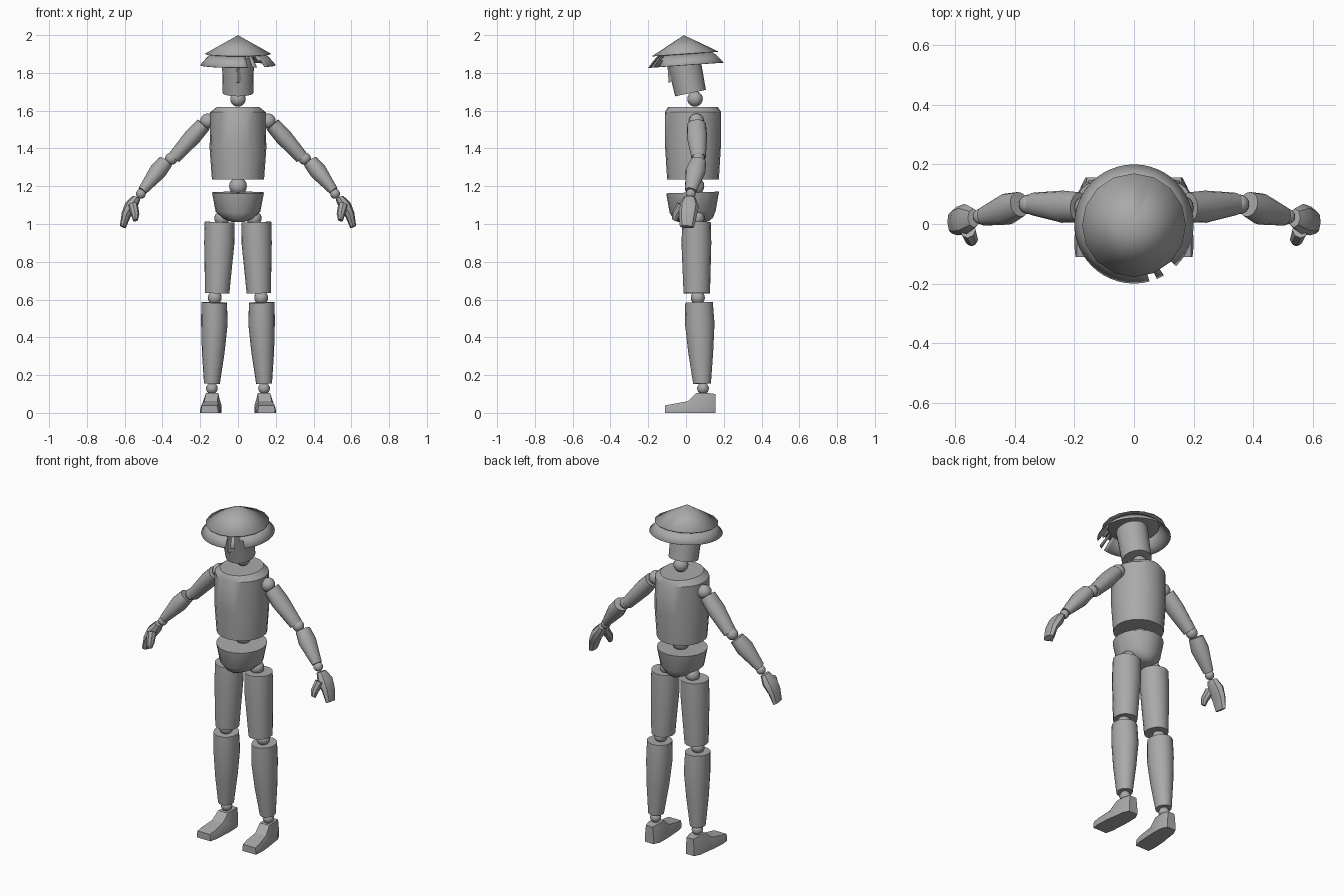
import bpy, bmesh, math
from mathutils import Vector, Matrix

grey = bpy.data.materials.new("plain grey")
grey.diffuse_color = (0.4, 0.4, 0.4, 1)


def finish(name, bm, angle=35):
    bmesh.ops.recalc_face_normals(bm, faces=bm.faces)
    me = bpy.data.meshes.new(name)
    bm.to_mesh(me)
    bm.free()
    ob = bpy.data.objects.new(name, me)
    bpy.context.collection.objects.link(ob)
    me.materials.append(grey)
    bpy.ops.object.select_all(action='DESELECT')
    ob.select_set(True)
    bpy.context.view_layer.objects.active = ob
    bpy.ops.object.shade_smooth_by_angle(angle=math.radians(angle))
    return ob


def skin(name, rings, angle=35):
    """Closed skin over rings of points."""
    bm = bmesh.new()
    vs = [[bm.verts.new(p) for p in r] for r in rings]
    n = len(vs[0])
    for a, b in zip(vs, vs[1:]):
        for i in range(n):
            j = (i + 1) % n
            bm.faces.new((a[i], a[j], b[j], b[i]))
    bm.faces.new(vs[0])
    bm.faces.new(vs[-1])
    return finish(name, bm, angle)


def loft(name, secs, s=1, n=16, angle=35):
    """Sections (x, y, z, depth radius, width radius) across one axis."""
    c = [Vector((q[0] * s, q[1], q[2])) for q in secs]
    d = (c[-1] - c[0]).normalized()
    u = Vector((0, 1, 0))
    u = (u - d * u.dot(d)).normalized()
    v = d.cross(u)
    rings = []
    for p, q in zip(c, secs):
        rings.append([p + u * q[3] * math.cos(t) + v * q[4] * math.sin(t)
                      for t in (2 * math.pi * i / n for i in range(n))])
    return skin(name, rings, angle)


def ball(name, x, y, z, r):
    bm = bmesh.new()
    bmesh.ops.create_uvsphere(bm, u_segments=16, v_segments=10, radius=r,
                              matrix=Matrix.Translation((x, y, z)))
    return finish(name, bm)


# hat: cone over a separate torn brim, both tilted forward
def hat_part(name, profile, n, torn=()):
    bm = bmesh.new()
    rows = [[bm.verts.new((r * math.sin(2 * math.pi * i / n),
                           -r * math.cos(2 * math.pi * i / n), z))
             for i in range(n)] for r, z in profile]
    for k in range(len(rows) - 1):
        for i in range(n):
            if (k, i) not in torn:
                j = (i + 1) % n
                bm.faces.new((rows[k][i], rows[k][j], rows[k + 1][j], rows[k + 1][i]))
    bmesh.ops.remove_doubles(bm, verts=bm.verts, dist=0.0002)
    ob = finish(name, bm)
    ob.location = (0, 0, 1.842)
    ob.rotation_euler = (math.radians(4), 0, 0)
    m = ob.modifiers.new("thickness", 'SOLIDIFY')
    m.thickness = 0.003
    return ob


hat_part("hat_cone", [(0.0001, 0.158), (0.174, 0.06)], 16)
hat_part("hat_brim", [(0.14, 0.065), (0.172, 0.032), (0.2, 0)], 48,
         {(0, 2), (1, 2), (0, 4), (1, 4), (1, 5)})

# head, nose and neck
loft("head", [(0, 0.024, 1.693, 0.083, 0.081), (0, -0.017, 1.89, 0.09, 0.085)], n=20)
skin("nose", [[(-0.03, -0.065, 1.768), (0, -0.092, 1.745), (0.03, -0.065, 1.768), (0, -0.05, 1.77)],
              [(-0.012, -0.09, 1.835), (0, -0.098, 1.835), (0.012, -0.09, 1.835), (0, -0.08, 1.835)]])
ball("neck_joint", 0, 0.048, 1.662, 0.041)

# torso, waist and pelvis
loft("torso", [(0, 0.037, 1.235, 0.137, 0.138), (0, 0.037, 1.40, 0.147, 0.15),
               (0, 0.037, 1.592, 0.149, 0.147), (0, 0.037, 1.62, 0.132, 0.112)], n=20)
ball("waist_joint", 0, 0.05, 1.2, 0.047)
loft("pelvis", [(0, 0.035, 1.167, 0.14, 0.138), (0, 0.035, 1.065, 0.122, 0.118),
                (0, 0.038, 1.03, 0.105, 0.08), (0, 0.04, 1.012, 0.08, 0.035)], n=20)

for s, side in ((1, "left"), (-1, "right")):
    # leg
    ball(side + "_hip_joint", 0.085 * s, 0.058, 1.03, 0.04)
    loft(side + "_thigh", [(0.097, 0.056, 1.01, 0.075, 0.079), (0.099, 0.055, 0.9, 0.079, 0.08),
                           (0.11, 0.057, 0.633, 0.07, 0.064)], s)
    ball(side + "_knee_joint", 0.123 * s, 0.063, 0.61, 0.037)
    loft(side + "_shin", [(0.126, 0.069, 0.585, 0.073, 0.068), (0.125, 0.073, 0.47, 0.078, 0.07),
                          (0.131, 0.078, 0.32, 0.066, 0.06), (0.138, 0.085, 0.155, 0.047, 0.042)], s)
    ball(side + "_ankle_joint", 0.138 * s, 0.09, 0.13, 0.031)

    # foot: y, centre x, lower half width, upper half width, height
    foot = []
    for y, x, b, t, h in ((0.155, 0.135, 0.028, 0.022, 0.1), (0.12, 0.135, 0.045, 0.03, 0.105),
                          (0.055, 0.138, 0.05, 0.032, 0.105), (0.01, 0.143, 0.053, 0.035, 0.062),
                          (-0.07, 0.148, 0.052, 0.043, 0.047), (-0.11, 0.151, 0.045, 0.04, 0.04)):
        foot.append([((x + w) * s, y, z) for w, z in
                     ((-b, 0), (-b, h * 0.4), (-t, h), (t, h), (b, h * 0.4), (b, 0))])
    skin(side + "_foot", foot, 25)

    # arm
    ball(side + "_shoulder_joint", 0.16 * s, 0.055, 1.545, 0.04)
    loft(side + "_upper_arm", [(0.183, 0.056, 1.526, 0.05, 0.041), (0.24, 0.058, 1.462, 0.054, 0.046),
                               (0.339, 0.067, 1.351, 0.038, 0.035)], s)
    ball(side + "_elbow_joint", 0.353 * s, 0.066, 1.346, 0.033)
    loft(side + "_forearm", [(0.383, 0.066, 1.33, 0.042, 0.04), (0.425, 0.05, 1.278, 0.053, 0.046),
                             (0.506, 0.025, 1.176, 0.031, 0.025)], s)
    ball(side + "_wrist_joint", 0.514 * s, 0.025, 1.16, 0.026)

    # mitten hand with thumb
    loft(side + "_hand", [(0.537, 0.02, 1.14, 0.032, 0.022), (0.565, 0.016, 1.098, 0.052, 0.034),
                          (0.592, 0.01, 1.05, 0.048, 0.026), (0.61, 0.005, 0.985, 0.038, 0.017)],
         s, 8, 30)
    loft(side + "_thumb", [(0.556, -0.02, 1.1, 0.03, 0.026), (0.544, -0.053, 1.05, 0.022, 0.022),
                           (0.543, -0.062, 1.02, 0.014, 0.013)], s, 8, 30)
